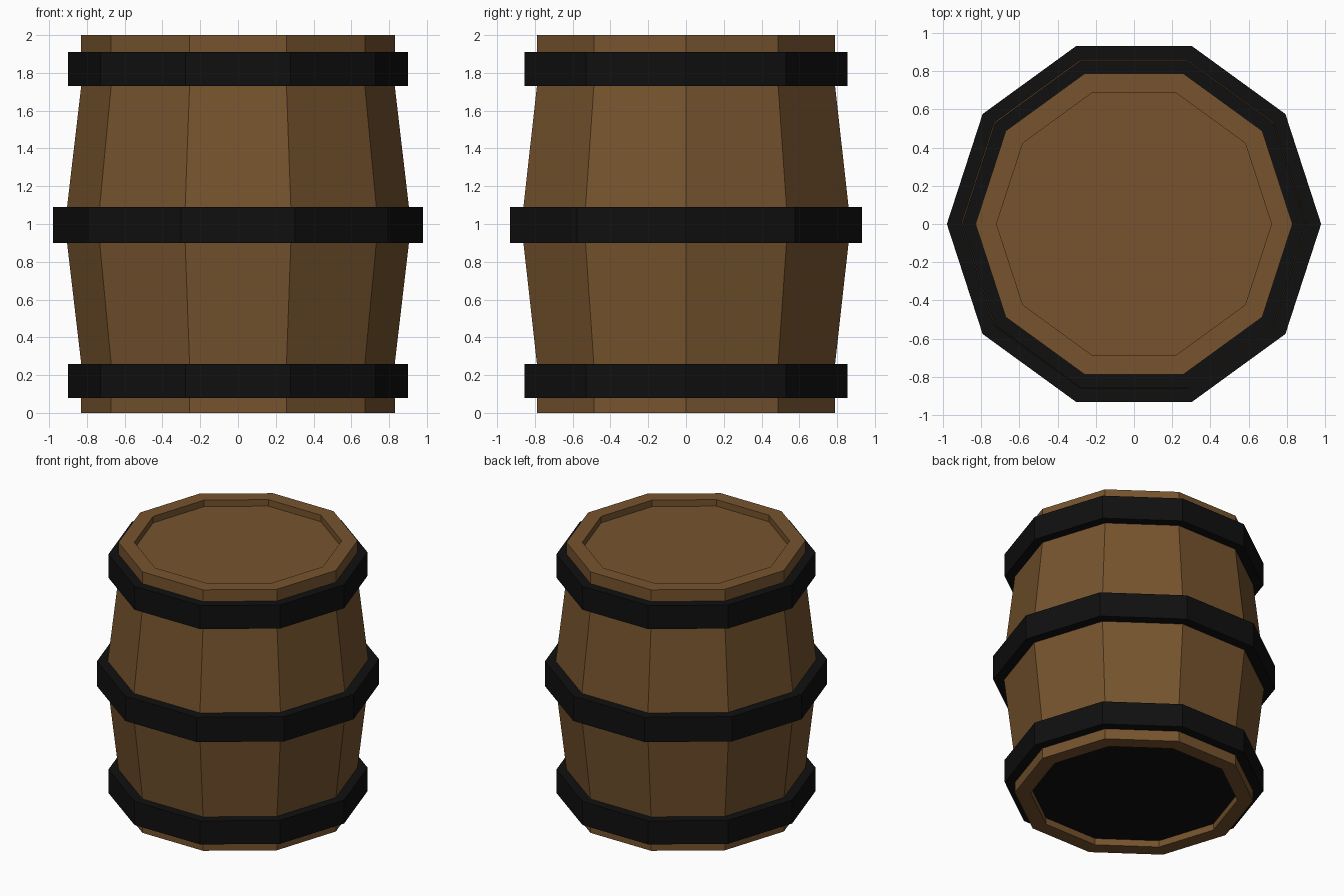
import bpy
import bmesh
from math import cos, sin, tau

if "Cube" in bpy.data.objects:
    bpy.data.objects.remove(bpy.data.objects["Cube"])

SIDES = 10


def material(name, color):
    mat = bpy.data.materials.new(name)
    mat.diffuse_color = (*color, 1.0)
    mat.use_nodes = True
    mat.node_tree.nodes["Principled BSDF"].inputs["Base Color"].default_value = mat.diffuse_color
    return mat


wood = material("wood", (0.18, 0.088, 0.027))
iron = material("black_iron", (0.005, 0.005, 0.005))


def finish(name, bm, mat):
    mesh = bpy.data.meshes.new(name)
    bm.to_mesh(mesh)
    bm.free()
    mesh.materials.append(mat)
    obj = bpy.data.objects.new(name, mesh)
    bpy.context.collection.objects.link(obj)
    return obj


def ring(bm, r, z):
    return [bm.verts.new((r * cos(tau * i / SIDES), r * sin(tau * i / SIDES), z))
            for i in range(SIDES)]


def lathe(name, profile, mat):
    """Spin a (radius, height) profile, listed bottom to top, into flat facets."""
    bm = bmesh.new()
    rings = [ring(bm, r, z) for r, z in profile]
    for low, high in zip(rings, rings[1:]):
        for i in range(SIDES):
            j = (i + 1) % SIDES
            bm.faces.new((low[i], low[j], high[j], high[i]))
    return finish(name, bm, mat)


def disc(name, r, z, mat, facing_up):
    bm = bmesh.new()
    verts = ring(bm, r, z)
    bm.faces.new(verts if facing_up else verts[::-1])
    return finish(name, bm, mat)


# Bulging staves with a raised rim at each end
lathe("staves", [(0.72, 0.05), (0.72, 0.0), (0.83, 0.0), (0.83, 0.26),
                 (0.905, 0.90), (0.905, 1.09), (0.83, 1.73), (0.83, 2.0),
                 (0.72, 2.0), (0.72, 1.95)], wood)

# Recessed end panels
disc("top_head", 0.72, 1.95, wood, True)
disc("bottom_head", 0.72, 0.05, iron, False)

# Iron hoops wrapped around the staves
for name, inner, outer, z0, z1 in (("lower_hoop", 0.83, 0.90, 0.08, 0.26),
                                   ("middle_hoop", 0.905, 0.98, 0.90, 1.09),
                                   ("upper_hoop", 0.83, 0.90, 1.73, 1.91)):
    lathe(name, [(inner, z0), (outer, z0), (outer, z1), (inner, z1)], iron)
